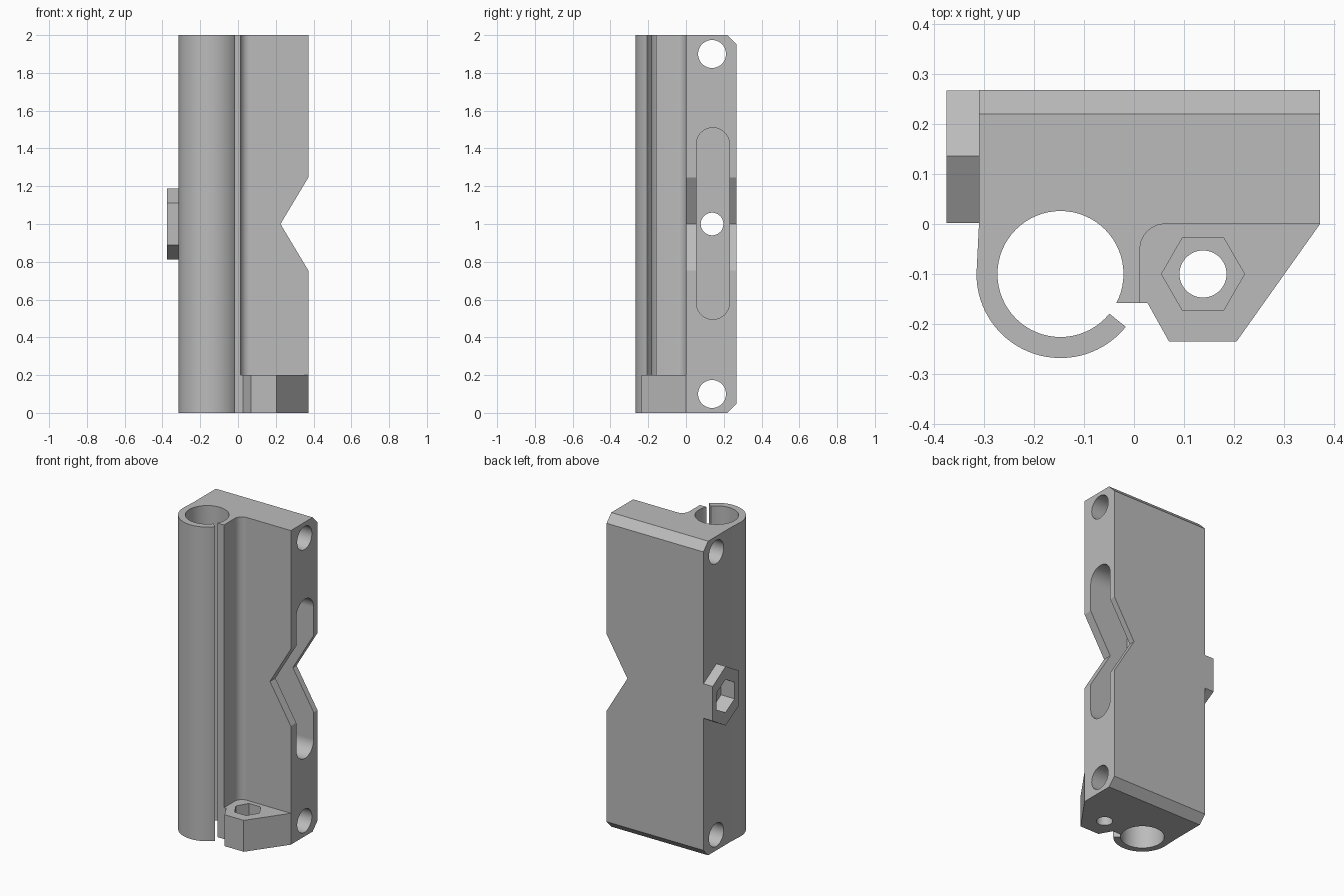
import bpy, bmesh, math
from mathutils import Vector

if "Cube" in bpy.data.objects:
    bpy.data.objects.remove(bpy.data.objects["Cube"], do_unlink=True)

grey = bpy.data.materials.new("plain grey")
grey.use_nodes = True
grey.diffuse_color = (0.5, 0.5, 0.5, 1)
grey.node_tree.nodes["Principled BSDF"].inputs["Base Color"].default_value = (0.5, 0.5, 0.5, 1)


def prism(name, profile, axis, lo, hi):
    """Extrude a 2D profile along an axis: x takes (y, z), y takes (x, z), z takes (x, y)."""
    place = {"x": lambda a, b, t: (t, a, b),
             "y": lambda a, b, t: (a, t, b),
             "z": lambda a, b, t: (a, b, t)}[axis]
    bm = bmesh.new()
    face = bm.faces.new([bm.verts.new(place(a, b, lo)) for a, b in profile])
    moved = bmesh.ops.extrude_face_region(bm, geom=[face])["geom"]
    bmesh.ops.translate(bm, vec=Vector(place(0, 0, hi - lo)),
                        verts=[v for v in moved if isinstance(v, bmesh.types.BMVert)])
    bmesh.ops.recalc_face_normals(bm, faces=bm.faces)
    mesh = bpy.data.meshes.new(name)
    bm.to_mesh(mesh)
    bm.free()
    mesh.materials.append(grey)
    ob = bpy.data.objects.new(name, mesh)
    bpy.context.collection.objects.link(ob)
    return ob


def arc(cx, cy, r, start, end, n):
    angles = [math.radians(start + (end - start) * i / n) for i in range(n + 1)]
    return [(cx + r * math.cos(a), cy + r * math.sin(a)) for a in angles]


def ring(cx, cy, r, n=48, turn=0):
    return arc(cx, cy, r, turn, turn + 360, n)[:-1]


def combine(target, other, operation):
    mod = target.modifiers.new(operation.lower(), "BOOLEAN")
    mod.operation, mod.object, mod.solver = operation, other, "EXACT"
    bpy.context.view_layer.objects.active = target
    bpy.ops.object.modifier_apply(modifier=mod.name)
    bpy.data.objects.remove(other, do_unlink=True)


L, R, BACK, MID = -0.31, 0.372, 0.268, 0.138
bore = (-0.147, -0.1)
nut = (0.138, -0.1)

# Main slab with chamfered rear edges
body = prism("clamp_block", [(0, 0), (0.22, 0), (BACK, 0.05), (BACK, 1.95), (0.22, 2), (0, 2)],
             "x", L, R)

# Split tube and its filleted jaw, merged into the slab
tube = [(L, 0), (-0.28, 0.06), (0.03, 0.06), (0.062, 0)]
tube += arc(0.062, -0.05, 0.05, 90, 180, 10)
tube += [(0.012, -0.158), (-0.06, -0.158), bore]
tube += arc(*bore, 0.168, -39, -180, 40)
combine(body, prism("split_tube", tube, "z", 0, 2), "UNION")

# Foot carrying the vertical screw
foot = [(0, 0.05), (0, -0.1), (0.012, -0.158), (0.027, -0.158),
        (0.07, -0.235), (0.205, -0.235), (R, 0), (0.3, 0.05)]
combine(body, prism("screw_foot", foot, "z", 0, 0.2), "UNION")

# Hexagonal boss on the side
y0, y1 = 0.002, 0.27
boss = [(y0, 0.89), (0.136, 0.812), (y1 - 0.003, 0.89),
        (y1 - 0.003, 1.11), (0.136, 1.188), (y0, 1.11)]
combine(body, prism("side_boss", boss, "x", -0.375, L + 0.02), "UNION")

# Round slot outline on the notched side
slot = arc(0.1425, 1.422, 0.0875, 0, 180, 24) + arc(0.1425, 0.583, 0.0875, 180, 360, 24)

# Cut the bore, notch, slot, cross holes and nut pockets
cutters = [
    prism("bore_cut", ring(*bore, 0.126, 64), "z", -0.1, 2.1),
    prism("notch_cut", [(0.225, 1), (0.525, 0.5), (0.525, 1.5)], "y", -0.1, 0.4),
    prism("slot_cut", slot, "x", 0.1, 0.5),
    prism("centre_hole_cut", ring(MID, 1, 0.06), "x", -0.5, 0.5),
    prism("side_nut_cut", ring(MID, 1, 0.105, 6, 30), "x", -0.5, -0.28),
    prism("foot_hole_cut", ring(*nut, 0.047), "z", -0.1, 0.3),
    prism("foot_nut_cut", ring(*nut, 0.083, 6), "z", 0.1, 0.3),
]
cutters += [prism("cross_hole_cut", ring(MID, z, 0.074), "x", -0.5, 0.5) for z in (0.1, 1.9)]
for cutter in cutters:
    combine(body, cutter, "DIFFERENCE")

# Smooth curved walls, keep hard edges
bpy.ops.object.select_all(action="DESELECT")
body.select_set(True)
bpy.context.view_layer.objects.active = body
bpy.ops.object.shade_smooth_by_angle(angle=math.radians(25))
weighted = body.modifiers.new("even_shading", "WEIGHTED_NORMAL")
weighted.keep_sharp = True
